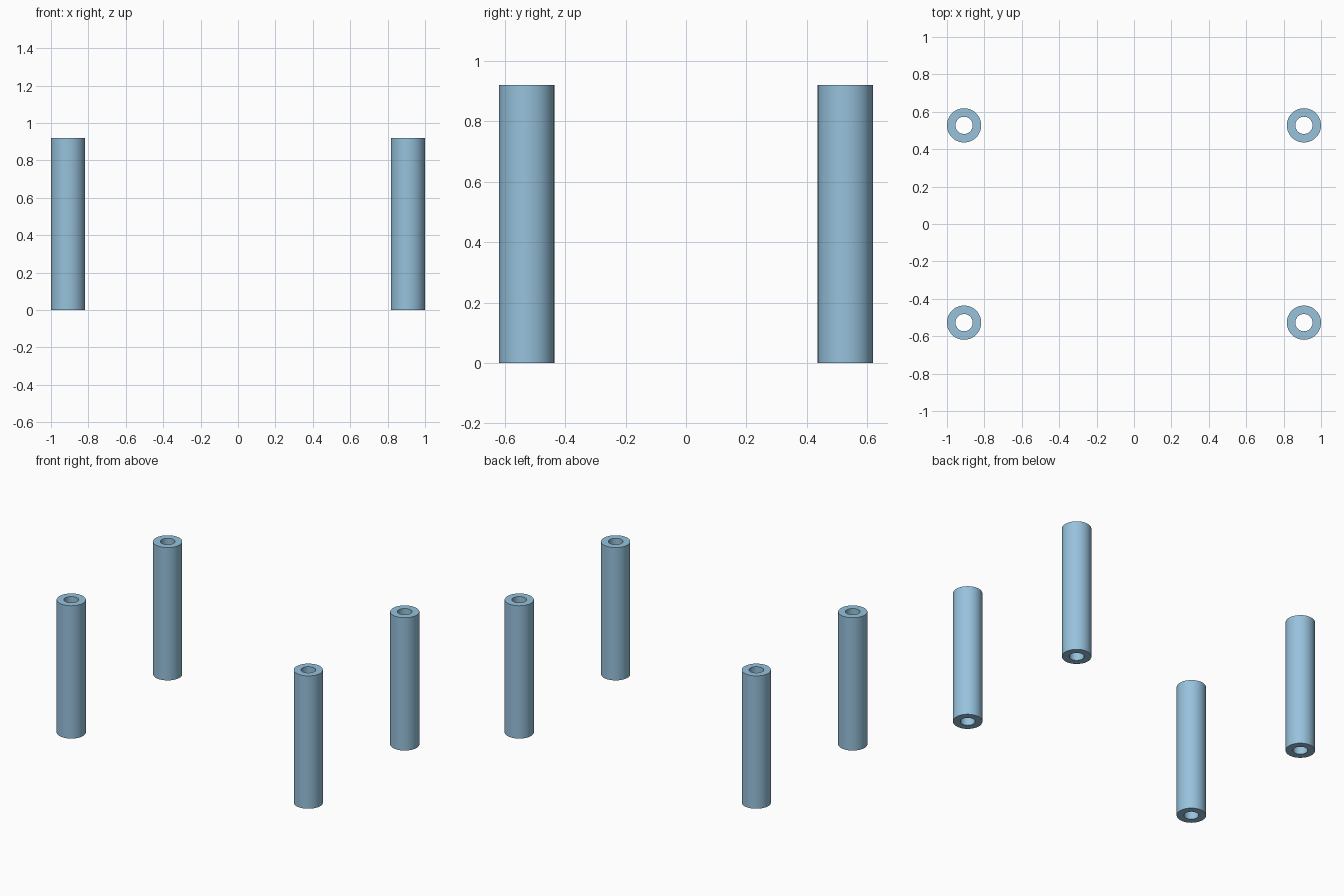
import bpy, bmesh, math

if "Cube" in bpy.data.objects:
    bpy.data.objects.remove(bpy.data.objects["Cube"])

OUTER, INNER, HEIGHT, SIDES = 0.0915, 0.046, 0.92, 64
CX, CY = 0.9085, 0.5275

# Blue-grey finish
finish = bpy.data.materials.new("blue_grey")
finish.diffuse_color = (0.31, 0.54, 0.72, 1)
finish.use_nodes = True
finish.node_tree.nodes["Principled BSDF"].inputs["Base Color"].default_value = finish.diffuse_color


def hollow_post(name, x, y):
    # Revolve a closed rectangular wall profile into an open-ended tube
    bm = bmesh.new()
    profile = [(INNER, 0), (OUTER, 0), (OUTER, HEIGHT), (INNER, HEIGHT)]
    verts = [bm.verts.new((r, 0, z)) for r, z in profile]
    edges = [bm.edges.new((verts[i], verts[(i + 1) % 4])) for i in range(4)]
    bmesh.ops.spin(bm, geom=verts + edges, cent=(0, 0, 0), axis=(0, 0, 1),
                   angle=math.tau, steps=SIDES, use_duplicate=False)
    bmesh.ops.remove_doubles(bm, verts=bm.verts, dist=0.0005)
    bmesh.ops.recalc_face_normals(bm, faces=bm.faces)
    mesh = bpy.data.meshes.new(name)
    bm.to_mesh(mesh)
    bm.free()
    mesh.materials.append(finish)
    obj = bpy.data.objects.new(name, mesh)
    obj.location = (x, y, 0)
    bpy.context.collection.objects.link(obj)
    # Smooth walls, crisp rims
    bpy.ops.object.select_all(action='DESELECT')
    obj.select_set(True)
    bpy.context.view_layer.objects.active = obj
    bpy.ops.object.shade_smooth_by_angle(angle=math.radians(30))


# One post at each corner
for side, sx in (("left", -1), ("right", 1)):
    for end, sy in (("front", -1), ("back", 1)):
        hollow_post(f"{end}_{side}_tube", sx * CX, sy * CY)
